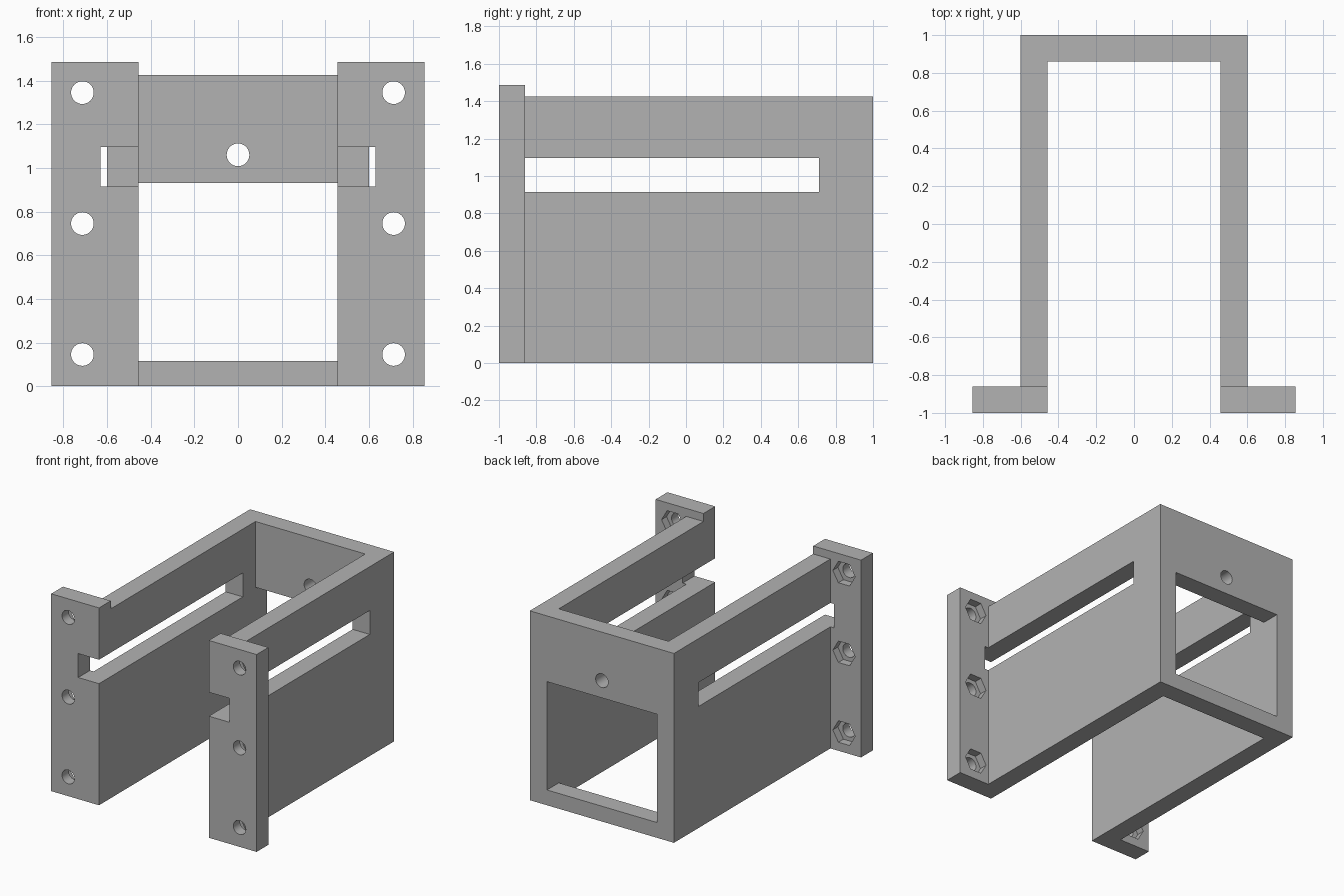
import bpy
import bmesh
from math import radians
from mathutils import Matrix, Vector

default = bpy.data.objects.get("Cube")
if default:
    bpy.data.objects.remove(default, do_unlink=True)

grey = bpy.data.materials.new("plain grey")
grey.use_nodes = True
grey.diffuse_color = (0.45, 0.45, 0.45, 1)
grey.node_tree.nodes["Principled BSDF"].inputs["Base Color"].default_value = (0.45, 0.45, 0.45, 1)


def finish(name, bm):
    bmesh.ops.recalc_face_normals(bm, faces=bm.faces)
    mesh = bpy.data.meshes.new(name)
    bm.to_mesh(mesh)
    bm.free()
    mesh.materials.append(grey)
    obj = bpy.data.objects.new(name, mesh)
    bpy.context.collection.objects.link(obj)
    return obj


def box(name, low, high):
    low, high = Vector(low), Vector(high)
    bm = bmesh.new()
    bmesh.ops.create_cube(bm, size=1, matrix=Matrix.Translation((low + high) / 2)
                          @ Matrix.Diagonal((*(high - low), 1)))
    return finish(name, bm)


def rod(name, x, z, y0, y1, radius, sides):
    # Prism running front to back, with a corner pointing sideways
    bm = bmesh.new()
    bmesh.ops.create_cone(bm, cap_ends=True, segments=sides, radius1=radius,
                          radius2=radius, depth=y1 - y0)
    turn = Matrix.Rotation(radians(90), 4, 'X')
    if sides == 6:
        turn = turn @ Matrix.Rotation(radians(30), 4, 'Z')
    bm.transform(Matrix.Translation((x, (y0 + y1) / 2, z)) @ turn)
    return finish(name, bm)


def combine(target, tool, operation):
    mod = target.modifiers.new(operation.lower(), 'BOOLEAN')
    mod.operation = operation
    mod.solver = 'EXACT'
    mod.object = tool
    tool.hide_render = True
    bpy.ops.object.select_all(action='DESELECT')
    bpy.context.view_layer.objects.active = target
    target.select_set(True)
    bpy.ops.object.modifier_apply(modifier=mod.name)
    bpy.data.objects.remove(tool, do_unlink=True)


INNER, OUTER, EDGE = 0.457, 0.6, 0.855
FLANGE_BACK, TOP, FLANGE_TOP = -0.86, 1.425, 1.485

# U-shaped body extruded from its plan outline
half = [(OUTER, 1), (OUTER, FLANGE_BACK), (EDGE, FLANGE_BACK), (EDGE, -1),
        (INNER, -1), (INNER, 0.86)]
outline = half + [(-x, y) for x, y in reversed(half)]
bm = bmesh.new()
plan = bm.faces.new([bm.verts.new((x, y, 0)) for x, y in outline])
walls = bmesh.ops.extrude_face_region(bm, geom=[plan])
bmesh.ops.translate(bm, vec=(0, 0, TOP),
                    verts=[v for v in walls["geom"] if isinstance(v, bmesh.types.BMVert)])
body = finish("mounting_bracket", bm)

# Back window and round hole above it
combine(body, box("window_cutter", (-INNER, 0.8, 0.115), (INNER, 1.1, 0.93)), 'DIFFERENCE')
combine(body, rod("back_hole_cutter", 0, 1.06, 0.8, 1.1, 0.052, 32), 'DIFFERENCE')

for side in (-1, 1):
    # Taller flange tops
    xs = sorted((side * INNER, side * EDGE))
    combine(body, box("flange_top", (xs[0], -1, 1.2), (xs[1], FLANGE_BACK, FLANGE_TOP)), 'UNION')
    # Long side slots that also notch the flanges
    xs = sorted((side * 0.4, side * 0.63))
    combine(body, box("slot_cutter", (xs[0], -1.1, 0.915), (xs[1], 0.71, 1.095)), 'DIFFERENCE')
    # Screw holes with hexagonal nut pockets behind
    for z in (0.145, 0.745, 1.345):
        x = side * 0.713
        combine(body, rod("screw_cutter", x, z, -1.1, -0.8, 0.052, 32), 'DIFFERENCE')
        combine(body, rod("nut_cutter", x, z, -0.92, -0.8, 0.093, 6), 'DIFFERENCE')

bpy.ops.object.select_all(action='DESELECT')
body.select_set(True)
bpy.context.view_layer.objects.active = body
bpy.ops.object.shade_smooth_by_angle(angle=radians(30))
